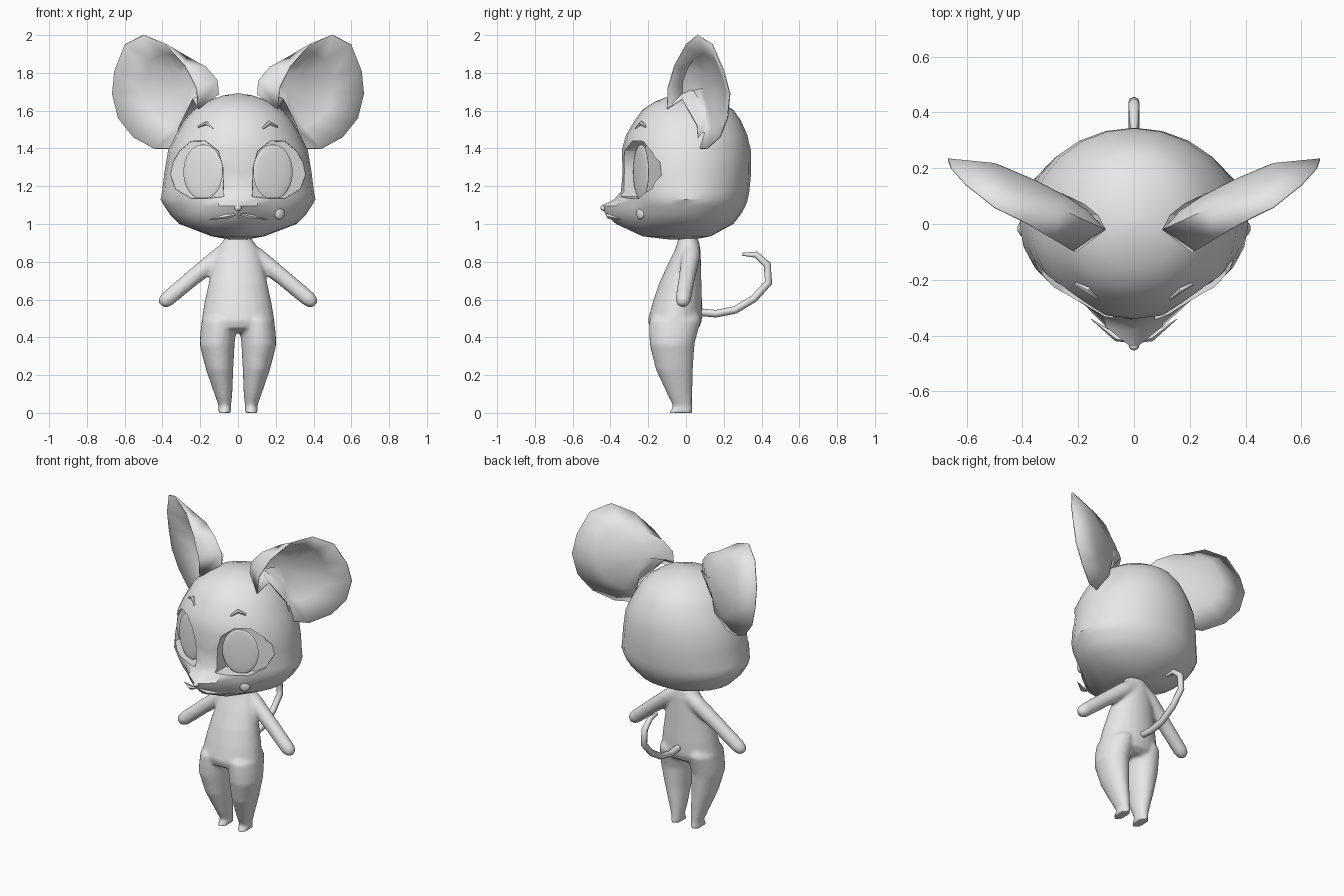
import bpy, bmesh, math
from mathutils import Vector, Matrix

if "Cube" in bpy.data.objects:
    bpy.data.objects.remove(bpy.data.objects["Cube"])

grey = bpy.data.materials.new("soft_grey")
grey.diffuse_color = (0.8, 0.8, 0.8, 1)
grey.use_nodes = True
grey.node_tree.nodes["Principled BSDF"].inputs["Base Color"].default_value = grey.diffuse_color
SIDES = ((1, "right"), (-1, "left"))


def finish(bm, name, angle=50):
    bmesh.ops.recalc_face_normals(bm, faces=bm.faces[:])
    me = bpy.data.meshes.new(name)
    bm.to_mesh(me)
    bm.free()
    ob = bpy.data.objects.new(name, me)
    bpy.context.collection.objects.link(ob)
    me.materials.append(grey)
    smooth(ob, angle)
    return ob


def smooth(ob, angle):
    bpy.ops.object.select_all(action='DESELECT')
    ob.select_set(True)
    bpy.context.view_layer.objects.active = ob
    bpy.ops.object.shade_smooth_by_angle(angle=math.radians(angle))


def apply_mods(ob, angle):
    bpy.context.view_layer.update()
    dg = bpy.context.evaluated_depsgraph_get()
    me = bpy.data.meshes.new_from_object(ob.evaluated_get(dg))
    ob.modifiers.clear()
    ob.data = me
    smooth(ob, angle)


def loft(bm, rings):
    """Skin closed rings of equal length and cap both ends."""
    vs = [[bm.verts.new(p) for p in r] for r in rings]
    for a, b in zip(vs, vs[1:]):
        n = len(a)
        for i in range(n):
            bm.faces.new((a[i], a[(i + 1) % n], b[(i + 1) % n], b[i]))
    bm.faces.new(vs[0][::-1])
    bm.faces.new(vs[-1])


def oval(z, x0, x1, y0, y1, n=20):
    """Horizontal oval ring between the given limits."""
    cx, cy, rx, ry = (x0 + x1) / 2, (y0 + y1) / 2, (x1 - x0) / 2, (y1 - y0) / 2
    return [(cx + rx * math.cos(2 * math.pi * i / n),
             cy + ry * math.sin(2 * math.pi * i / n), z) for i in range(n)]


def tube(bm, pts, radii, n=8):
    pts = [Vector(p) for p in pts]
    rings = []
    for i, p in enumerate(pts):
        d = pts[min(i + 1, len(pts) - 1)] - pts[max(i - 1, 0)]
        d.normalize()
        u = d.cross(Vector((0.37, 0.31, 0.88)) if abs(d.x) > 0.3 else Vector((1, 0, 0)))
        u.normalize()
        v = d.cross(u)
        rings.append([p + radii[i] * (u * math.cos(a) + v * math.sin(a))
                      for a in (2 * math.pi * k / n for k in range(n))])
    loft(bm, rings)


def ellipsoid(name, loc, scale, rot=0.0):
    bm = bmesh.new()
    m = Matrix.Translation(loc) @ Matrix.Rotation(rot, 4, 'Z') @ Matrix.Diagonal((*scale, 1))
    bmesh.ops.create_uvsphere(bm, u_segments=20, v_segments=12, radius=1, matrix=m)
    return finish(bm, name)


# Head: rings of height, half width, back, front and snout push
HEAD = [(0.917, .04, .04, .08, 0), (0.935, .14, .13, .23, 0), (1.0, .31, .25, .29, .08),
        (1.05, .36, .29, .30, .125), (1.095, .39, .315, .31, .14), (1.13, .41, .327, .315, .065),
        (1.17, .402, .335, .325, .02), (1.27, .39, .345, .335, 0), (1.39, .37, .343, .34, 0),
        (1.47, .33, .325, .318, 0), (1.55, .285, .29, .27, 0), (1.605, .235, .25, .23, 0),
        (1.65, .17, .18, .16, 0), (1.68, .08, .09, .08, 0), (1.69, .015, .015, .015, 0)]
bm = bmesh.new()
rings = []
for z, w, back, front, snout in HEAD:
    ring = []
    for i in range(24):
        a = 2 * math.pi * i / 24
        x, s = w * math.cos(a), math.sin(a)
        y = s * (back if s > 0 else front)
        if s < 0:
            y -= snout * max(0, 1 - abs(x) / 0.2)
        ring.append((x, y, z))
    rings.append(ring)
loft(bm, rings)
head = finish(bm, "head")

# Eye sockets cut into the head
SOCKET = [(.365, 1.26), (.35, 1.33), (.315, 1.39), (.25, 1.445), (.17, 1.447), (.1, 1.39),
          (.075, 1.3), (.07, 1.14), (.16, 1.13), (.25, 1.13), (.335, 1.18)]
for s, side in SIDES:
    bm = bmesh.new()
    floor = []
    for x, z in SOCKET:
        x, z = .21 + (x - .21) * .95, 1.28 + (z - 1.28) * .95
        floor.append((s * x, -.195 + (x - .185) * .38, z))
    loft(bm, [[(s * x, -.6, z) for x, z in SOCKET], floor])
    cutter = finish(bm, side + "_socket_cutter")
    cutter.hide_render = True
    cutter.hide_set(True)
    mod = head.modifiers.new("socket", 'BOOLEAN')
    mod.operation, mod.solver, mod.object = 'DIFFERENCE', 'EXACT', cutter
apply_mods(head, 38)

# Eyes, brows and whiskers
for s, side in SIDES:
    ellipsoid(side + "_eye", (s * .185, -.238, 1.275), (.112, .012, .147), s * math.radians(21))
    bm = bmesh.new()
    tube(bm, [(s * .13, -.266, 1.505), (s * .165, -.236, 1.535), (s * .21, -.214, 1.515)],
         [.006, .012, .006], 6)
    finish(bm, side + "_brow")
    bm = bmesh.new()
    tube(bm, [(s * .015, -.42, 1.05), (s * .06, -.408, 1.04), (s * .155, -.34, 1.025)],
         [.006, .014, .001], 5)
    finish(bm, side + "_whisker")
ellipsoid("nose", (0, -.437, 1.085), (.018, .016, .016))
ellipsoid("cheek_spot", (.22, -.242, 1.055), (.031, .014, .031), math.radians(35))

# Ears: folded dishes running from the rim through a bulge to a deep point
RIM = [(.21, -.10, 1.61), (.22, -.095, 1.72), (.28, -.06, 1.84), (.38, 0, 1.95), (.5, .06, 2.0),
       (.60, .14, 1.95), (.655, .2, 1.81), (.667, .232, 1.69), (.635, .22, 1.56),
       (.555, .18, 1.46), (.44, .11, 1.398), (.34, .07, 1.40), (.31, .06, 1.52), (.24, -.02, 1.66)]
for s, side in SIDES:
    bm = bmesh.new()
    deep = Vector((.25, .10, 1.72))
    rows = [[], [], []]
    for p in RIM:
        p = Vector(p)
        k = max(0, min(1, (.5 - p.x) / .28)) if p.z > 1.6 else 0
        bulge = Vector((-.12, .01, .04)) * k + Vector((-.02, .03, 0)) * (1 - k)
        for row, q in zip(rows, (p, p.lerp(deep, .35) + bulge, p.lerp(deep, .7) + bulge * .6)):
            row.append(bm.verts.new((s * q.x, q.y, q.z)))
    tip = bm.verts.new((s * deep.x, deep.y, deep.z))
    n = len(RIM)
    for i in range(n):
        j = (i + 1) % n
        for a, b in zip(rows, rows[1:]):
            bm.faces.new((a[i], a[j], b[j], b[i]))
        bm.faces.new((rows[2][i], rows[2][j], tip))
    ear = finish(bm, side + "_ear", 60)
    mod = ear.modifiers.new("thickness", 'SOLIDIFY')
    mod.thickness, mod.offset = .006, 0

# Body: torso, legs and arms fused into one skin
TORSO = [(.94, .06, -.04, .05), (.905, .085, -.045, .07), (.86, .11, -.06, .077),
         (.78, .135, -.1, .08), (.68, .157, -.145, .082), (.58, .178, -.178, .085),
         (.49, .193, -.202, .085), (.45, .19, -.19, .07), (.425, .16, -.14, .03)]
LEG = [(.54, .03, .15, -.15, .06), (.49, .004, .192, -.195, .08), (.42, .012, .2, -.195, .06),
       (.36, .018, .203, -.192, .045), (.23, .025, .17, -.16, .037), (.1, .03, .125, -.1, .033),
       (.035, .037, .102, -.068, .033), (0, .034, .107, -.092, .036)]
bm = bmesh.new()
loft(bm, [oval(z, -w, w, f, b, 24) for z, w, f, b in TORSO])
for s, side in SIDES:
    loft(bm, [oval(z, min(s * a, s * b), max(s * a, s * b), f, k) for z, a, b, f, k in LEG])
    tube(bm, [(s * .04, .025, .865), (s * .1, .025, .825), (s * .24, .005, .715),
              (s * .375, -.015, .602), (s * .398, -.018, .583), (s * .41, -.02, .573)],
         [.05, .05, .044, .042, .033, .015], 12)
body = finish(bm, "body")
mod = body.modifiers.new("fuse", 'REMESH')
mod.mode, mod.voxel_size = 'VOXEL', .011
mod = body.modifiers.new("soften", 'SMOOTH')
mod.factor, mod.iterations = .5, 4
apply_mods(body, 60)

# Tail curling up behind
bm = bmesh.new()
tube(bm, [(0, .05, .535), (0, .16, .525), (0, .26, .545), (0, .36, .605), (0, .437, .69),
          (0, .43, .785), (0, .37, .838), (0, .3, .84)],
     [.02, .02, .02, .02, .02, .02, .017, .008])
finish(bm, "tail")
